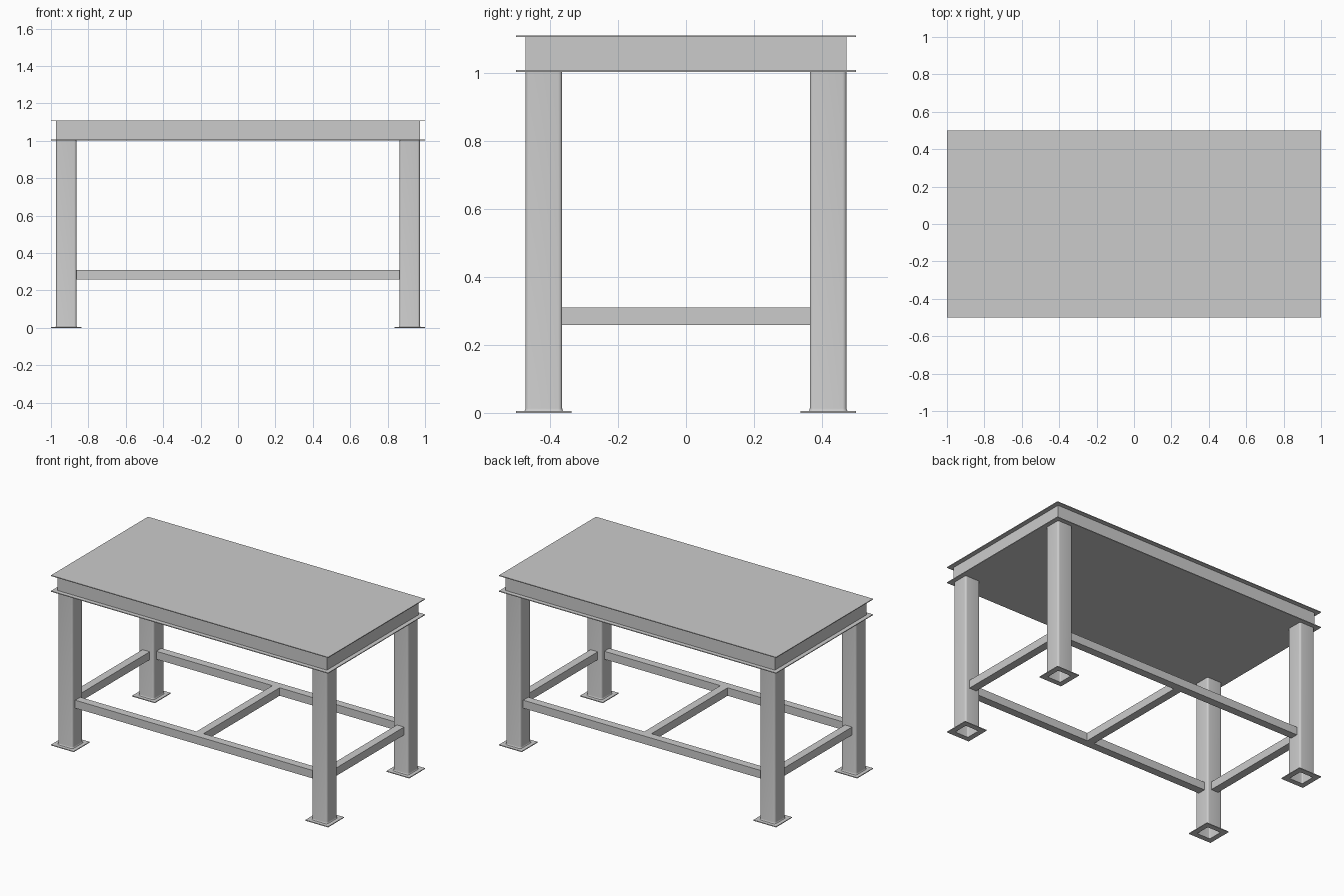
import bpy, bmesh
from math import cos, sin, pi

if "Cube" in bpy.data.objects:
    bpy.data.objects.remove(bpy.data.objects["Cube"])

LX, LY = 0.918, 0.418      # leg centre
H, WALL = 0.054, 0.006     # leg half width, tube wall
PLATE = 0.005


def link(name, mesh):
    ob = bpy.data.objects.new(name, mesh)
    bpy.context.collection.objects.link(ob)
    return ob


def to_mesh(bm, name):
    bmesh.ops.remove_doubles(bm, verts=bm.verts, dist=1e-5)
    bmesh.ops.recalc_face_normals(bm, faces=bm.faces)
    me = bpy.data.meshes.new(name)
    bm.to_mesh(me)
    bm.free()
    return me


def box(name, lo, hi):
    bm = bmesh.new()
    bmesh.ops.create_cube(bm, size=1)
    for v in bm.verts:
        v.co = [(a + b) / 2 + c * (b - a) for a, b, c in zip(lo, hi, v.co)]
    return link(name, to_mesh(bm, name))


def rounded_loop(hx, hy, r, z, seg=5):
    pts = []
    for i, (sx, sy) in enumerate([(1, 1), (-1, 1), (-1, -1), (1, -1)]):
        for k in range(seg + 1):
            a = pi / 2 * (i + k / seg)
            pts.append((sx * (hx - r) + r * cos(a), sy * (hy - r) + r * sin(a), z))
    return pts


def ring(name, sections):
    """Closed tube: sections (half x, half y, radius, z) run round the wall."""
    bm = bmesh.new()
    loops = [[bm.verts.new(p) for p in rounded_loop(*s)] for s in sections]
    for a, b in zip(loops, loops[1:] + loops[:1]):
        for i in range(len(a)):
            j = (i + 1) % len(a)
            bm.faces.new((a[i], a[j], b[j], b[i]))
    return to_mesh(bm, name)


# Hollow leg with a small weld flare at the foot
hi, top = H - WALL, 1.003
leg = ring("leg", [(H + 0.004, H + 0.004, 0.016, PLATE), (H + 0.001, H + 0.001, 0.013, 0.008),
                   (H, H, 0.012, 0.013), (H, H, 0.012, top),
                   (hi, hi, 0.007, top), (hi, hi, 0.007, PLATE)])
# Foot plate with an opening under the leg tube
foot = ring("foot_plate", [(0.082, 0.082, 0, 0), (0.082, 0.082, 0, PLATE),
                           (hi, hi, 0.007, PLATE), (hi, hi, 0.007, 0)])
for ylabel, sy in (("front", -1), ("back", 1)):
    for xlabel, sx in (("left", -1), ("right", 1)):
        for part, mesh in (("leg", leg), ("foot_plate", foot)):
            ob = link(f"{ylabel}_{xlabel}_{part}", mesh)
            ob.location = (sx * LX, sy * LY, 0)
            if part == "leg":
                bpy.ops.object.select_all(action='DESELECT')
                ob.select_set(True)
                bpy.context.view_layer.objects.active = ob
                bpy.ops.object.shade_smooth_by_angle(angle=0.6)

# Lower rails between the legs and the middle cross rail
W, Z0, Z1 = 0.026, 0.258, 0.31
for label, s in (("front", -1), ("back", 1)):
    box(f"{label}_rail", (-LX + H, s * LY - W, Z0), (LX - H, s * LY + W, Z1))
for label, s in (("left", -1), ("right", 1)):
    box(f"{label}_rail", (s * LX - W, -LY + H, Z0), (s * LX + W, LY - H, Z1))
box("middle_rail", (-W, -LY + W, Z0), (W, LY - W, Z1))

# Table top: lower plate, beam frame, upper plate
FX, FY = LX + H, LY + H
box("lower_plate", (-1, -0.5, top), (1, 0.5, top + PLATE))
link("top_frame", ring("top_frame", [(FX, FY, 0, top + PLATE), (FX, FY, 0, 1.105),
                                     (FX - 2 * H, FY - 2 * H, 0, 1.105),
                                     (FX - 2 * H, FY - 2 * H, 0, top + PLATE)]))
box("upper_plate", (-1, -0.5, 1.105), (1, 0.5, 1.11))
